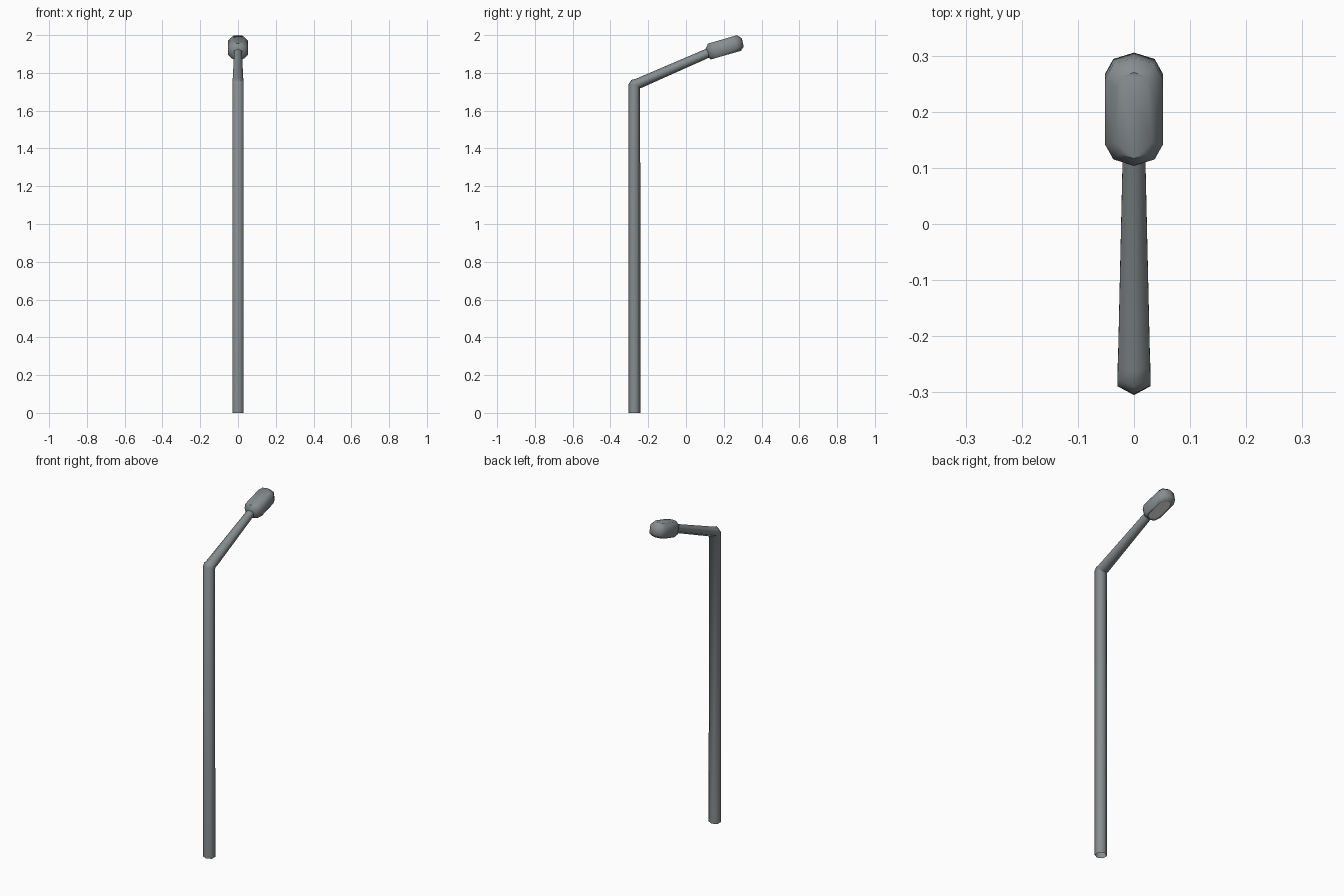
import bpy, bmesh, math
from mathutils import Matrix, Vector

if "Cube" in bpy.data.objects:
    bpy.data.objects.remove(bpy.data.objects["Cube"])


def material(name, r, g, b):
    m = bpy.data.materials.new(name)
    m.diffuse_color = (r, g, b, 1)
    m.use_nodes = True
    m.node_tree.nodes["Principled BSDF"].inputs["Base Color"].default_value = m.diffuse_color
    return m


metal = material("grey metal", 0.245, 0.27, 0.28)
light = material("pale lamp glass", 0.8, 0.8, 0.78)


def loft(name, rings, mat, cap_start=True, cap_end=True, smooth=65):
    """Skin a list of closed rings and optionally cap the ends."""
    bm = bmesh.new()
    loops = [[bm.verts.new(p) for p in ring] for ring in rings]
    n = len(loops[0])
    for a, b in zip(loops, loops[1:]):
        for i in range(n):
            j = (i + 1) % n
            bm.faces.new((a[i], a[j], b[j], b[i]))
    if cap_start:
        bm.faces.new(loops[0][::-1])
    if cap_end:
        bm.faces.new(loops[-1])
    bmesh.ops.recalc_face_normals(bm, faces=bm.faces)
    me = bpy.data.meshes.new(name)
    bm.to_mesh(me)
    bm.free()
    ob = bpy.data.objects.new(name, me)
    bpy.context.collection.objects.link(ob)
    me.materials.append(mat)
    bpy.ops.object.select_all(action='DESELECT')
    ob.select_set(True)
    bpy.context.view_layer.objects.active = ob
    bpy.ops.object.shade_smooth_by_angle(angle=math.radians(smooth))
    return ob


def hex_ring(y, z, tilt, r, wide):
    """Hexagon whose plane tilts about x; one corner points to the outside of the bend."""
    t = math.radians(tilt)
    out = Vector((0, -math.cos(t), math.sin(t)))
    return [Vector((0, y, z)) + out * r * math.cos(k * math.pi / 3)
            + Vector((wide * math.sin(k * math.pi / 3), 0, 0)) for k in range(6)]


# Pole with bent, tapering arm, open at the ground
loft("pole_and_arm", [hex_ring(*s) for s in (
    (-0.273, 0, 0, 0.032, 0.034),
    (-0.273, 1.731, 18, 0.032, 0.034),
    (-0.265, 1.742, 40, 0.032, 0.034),
    (-0.250, 1.745, 62, 0.028, 0.033),
    (0.130, 1.911, 66.5, 0.0245, 0.023))], metal, cap_start=False)

# Lamp head: stacked rounded outlines, tilted upward
place = Matrix.Translation((0, 0.205, 1.937)) @ Matrix.Rotation(math.radians(16), 4, 'X')


def outline(half_w, back, front, w, end=0.04):
    pts = []
    for k in range(5):
        a = k * math.pi / 4
        pts.append((half_w * math.cos(a), front - end + end * math.sin(a), w))
    for k in range(4, 9):
        a = k * math.pi / 4
        pts.append((half_w * math.cos(a), back + end + end * math.sin(a), w))
    return [place @ Vector(p) for p in pts]


panel = (0.034, -0.084, 0.071)
loft("lamp_head", [
    outline(*panel, -0.040, 0.034),
    outline(*panel, -0.043, 0.034),
    outline(0.040, -0.090, 0.077, -0.043),
    outline(0.052, -0.100, 0.097, -0.026),
    outline(0.052, -0.100, 0.100, 0.018),
    outline(0.032, -0.080, 0.080, 0.042, 0.03)], metal, cap_start=False, smooth=50)

# Pale glass set in the underside
loft("lamp_glass", [
    outline(*panel, -0.040, 0.034),
    outline(*panel, -0.038, 0.034)], light)
